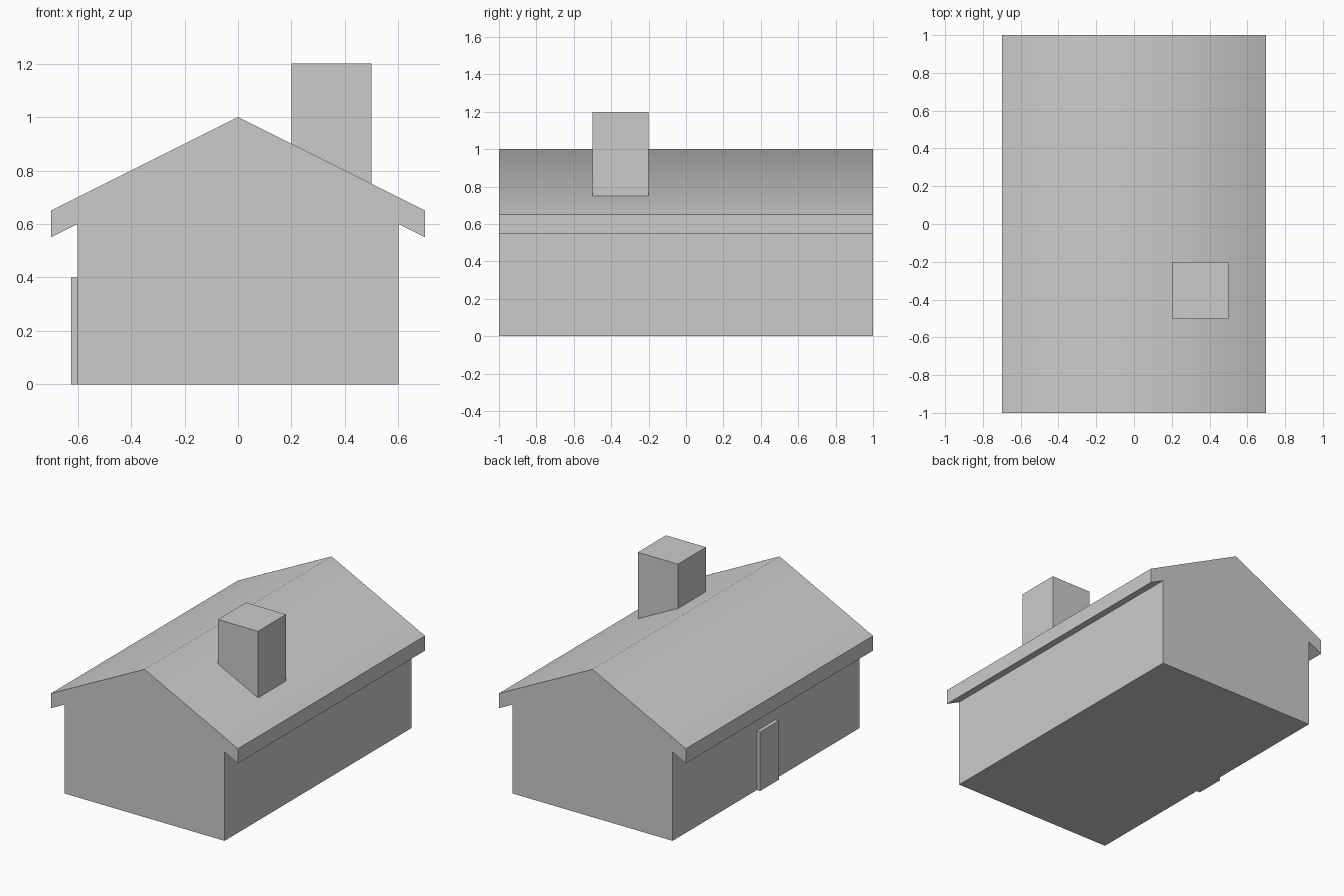
import bpy, bmesh, math

if "Cube" in bpy.data.objects:
    bpy.data.objects.remove(bpy.data.objects["Cube"])


def extrude_profile(name, half_or_full, y0, y1):
    """Closed x-z profile pushed along y."""
    bm = bmesh.new()
    face = bm.faces.new([bm.verts.new((x, y0, z)) for x, z in half_or_full])
    ext = bmesh.ops.extrude_face_region(bm, geom=[face])
    moved = [v for v in ext["geom"] if isinstance(v, bmesh.types.BMVert)]
    bmesh.ops.translate(bm, verts=moved, vec=(0, y1 - y0, 0))
    bmesh.ops.recalc_face_normals(bm, faces=bm.faces)
    mesh = bpy.data.meshes.new(name)
    bm.to_mesh(mesh)
    bm.free()
    obj = bpy.data.objects.new(name, mesh)
    bpy.context.collection.objects.link(obj)
    return obj


# House: walls and overhanging gable roof in one mirrored profile
right = [(0.6, 0), (0.6, 0.6), (0.7, 0.55), (0.7, 0.65)]
left = [(-x, z) for x, z in reversed(right)]
house = extrude_profile("house", right + [(0, 1)] + left, -1, 1)

# Soft ridge, sharp eaves
bpy.context.view_layer.objects.active = house
house.select_set(True)
bpy.ops.object.shade_smooth_by_angle(angle=math.radians(60))

# Chimney: foot cut to the roof slope
extrude_profile("chimney", [(0.2, 0.9), (0.5, 0.75), (0.5, 1.2), (0.2, 1.2)], -0.5, -0.2)

# Door slab on the left wall
extrude_profile("door", [(-0.625, 0), (-0.6, 0), (-0.6, 0.4), (-0.625, 0.4)], -0.1, 0.1)
